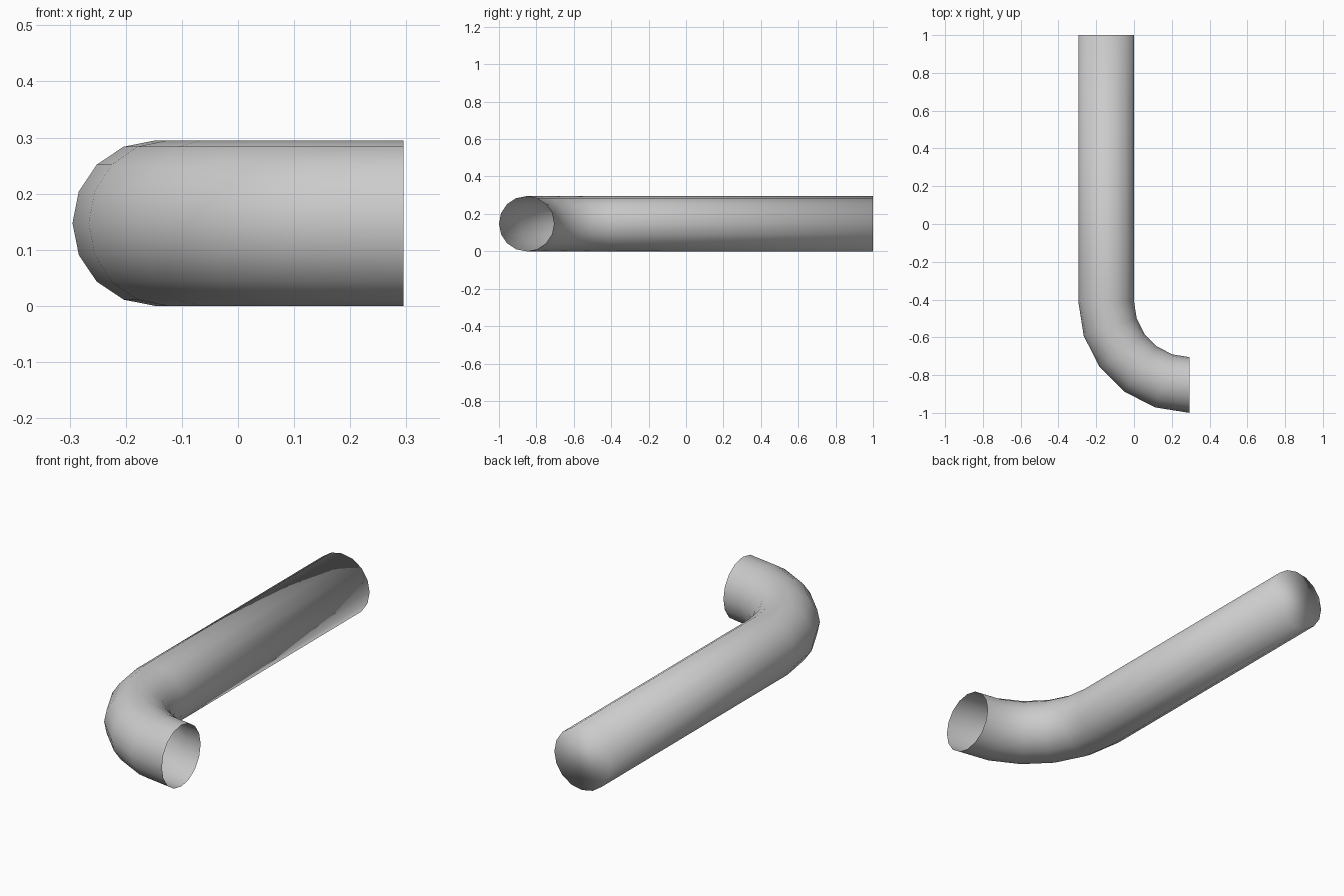
import bpy, bmesh, math

if "Cube" in bpy.data.objects:
    bpy.data.objects.remove(bpy.data.objects["Cube"])

SIDES, BENDS = 16, 5
R = 0.1475           # pipe radius
BEND_R = 0.4425      # centreline bend radius
CX, CY = 0.295, -0.41  # bend centre

bm = bmesh.new()


def ring(x, y, angle):
    """Circle of vertices; angle gives the radial direction in plan."""
    dx, dy = math.cos(angle), math.sin(angle)
    verts = []
    for i in range(SIDES):
        a = 2 * math.pi * i / SIDES
        r = R * math.cos(a)
        verts.append(bm.verts.new((x + r * dx, y + r * dy, R + R * math.sin(a))))
    return verts


# Straight run start, then the quarter bend
rings = [ring(CX - BEND_R, 1.0, math.pi)]
for k in range(BENDS + 1):
    a = math.pi + math.pi / 2 * k / BENDS
    rings.append(ring(CX + BEND_R * math.cos(a), CY + BEND_R * math.sin(a), a))

# Pipe wall
for a, b in zip(rings, rings[1:]):
    for i in range(SIDES):
        j = (i + 1) % SIDES
        bm.faces.new((a[i], a[j], b[j], b[i]))

# Closed far end; the elbow end stays open
bm.faces.new(rings[0])
bmesh.ops.recalc_face_normals(bm, faces=bm.faces)
for f in bm.faces:
    f.smooth = True

mesh = bpy.data.meshes.new("elbow_pipe")
bm.to_mesh(mesh)
bm.free()
pipe = bpy.data.objects.new("elbow_pipe", mesh)
bpy.context.collection.objects.link(pipe)
